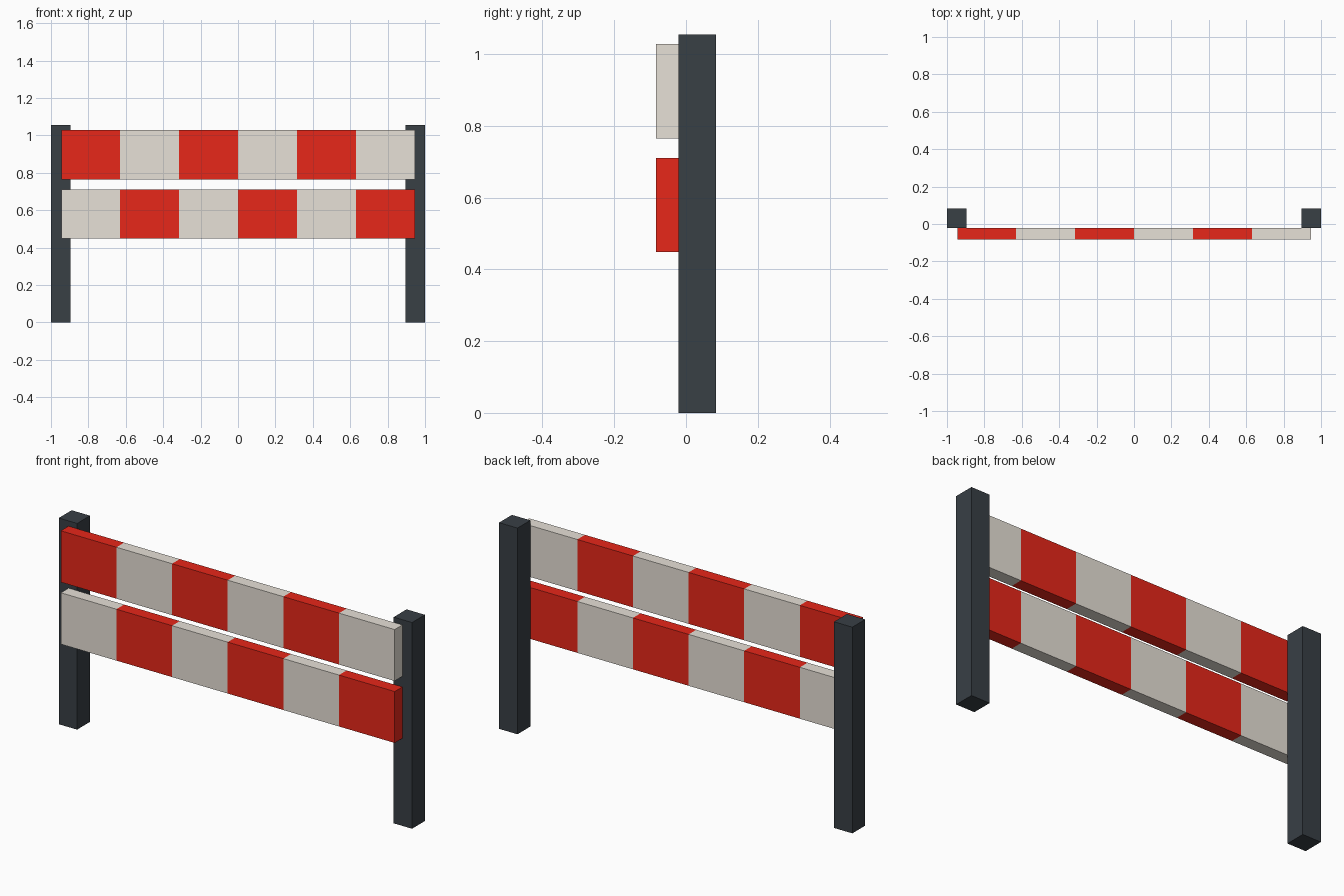
import bpy
import bmesh
import math
from mathutils import Vector

cube = bpy.data.objects.get("Cube")
if cube:
    bpy.data.objects.remove(cube, do_unlink=True)


def make_material(name, rgb):
    mat = bpy.data.materials.new(name)
    mat.use_nodes = True
    color = (*rgb, 1.0)
    mat.diffuse_color = color
    mat.node_tree.nodes["Principled BSDF"].inputs["Base Color"].default_value = color
    return mat


red = make_material("signal red", (0.8, 0.02, 0.01))
white = make_material("warm white", (0.8, 0.75, 0.68))
charcoal = make_material("charcoal", (0.04, 0.05, 0.06))


def box_mesh(low, high):
    """Return a bmesh box spanning two opposite corners."""
    low, high = Vector(low), Vector(high)
    bm = bmesh.new()
    bmesh.ops.create_cube(bm, size=1)
    bmesh.ops.scale(bm, vec=high - low, verts=bm.verts)
    bmesh.ops.translate(bm, vec=(low + high) / 2, verts=bm.verts)
    return bm


def add_object(name, bm, materials):
    mesh = bpy.data.meshes.new(name)
    bm.to_mesh(mesh)
    bm.free()
    for mat in materials:
        mesh.materials.append(mat)
    obj = bpy.data.objects.new(name, mesh)
    bpy.context.collection.objects.link(obj)


# Upright posts
POST = 0.104
BACK = 0.083
FRONT = BACK - POST
for name, x in (("right_post", -1), ("left_post", 1 - POST)):
    add_object(name, box_mesh((x, FRONT, 0), (x + POST, BACK, 1.055)), [charcoal])

# Striped boards, cut into equal bands of alternating colour
HALF = 0.945
BANDS = 6
BAND = 2 * HALF / BANDS
BOARD_HEIGHT = 0.263


def add_board(name, bottom, materials):
    bm = box_mesh((-HALF, -BACK, bottom), (HALF, FRONT, bottom + BOARD_HEIGHT))
    for i in range(1, BANDS):
        bmesh.ops.bisect_plane(bm, geom=bm.verts[:] + bm.edges[:] + bm.faces[:],
                               plane_co=(-HALF + i * BAND, 0, 0), plane_no=(1, 0, 0))
    for face in bm.faces:
        band = math.floor((face.calc_center_median().x + HALF) / BAND)
        face.material_index = min(max(band, 0), BANDS - 1) % 2
    add_object(name, bm, materials)


add_board("upper_board", 0.765, [red, white])
add_board("lower_board", 0.448, [white, red])
